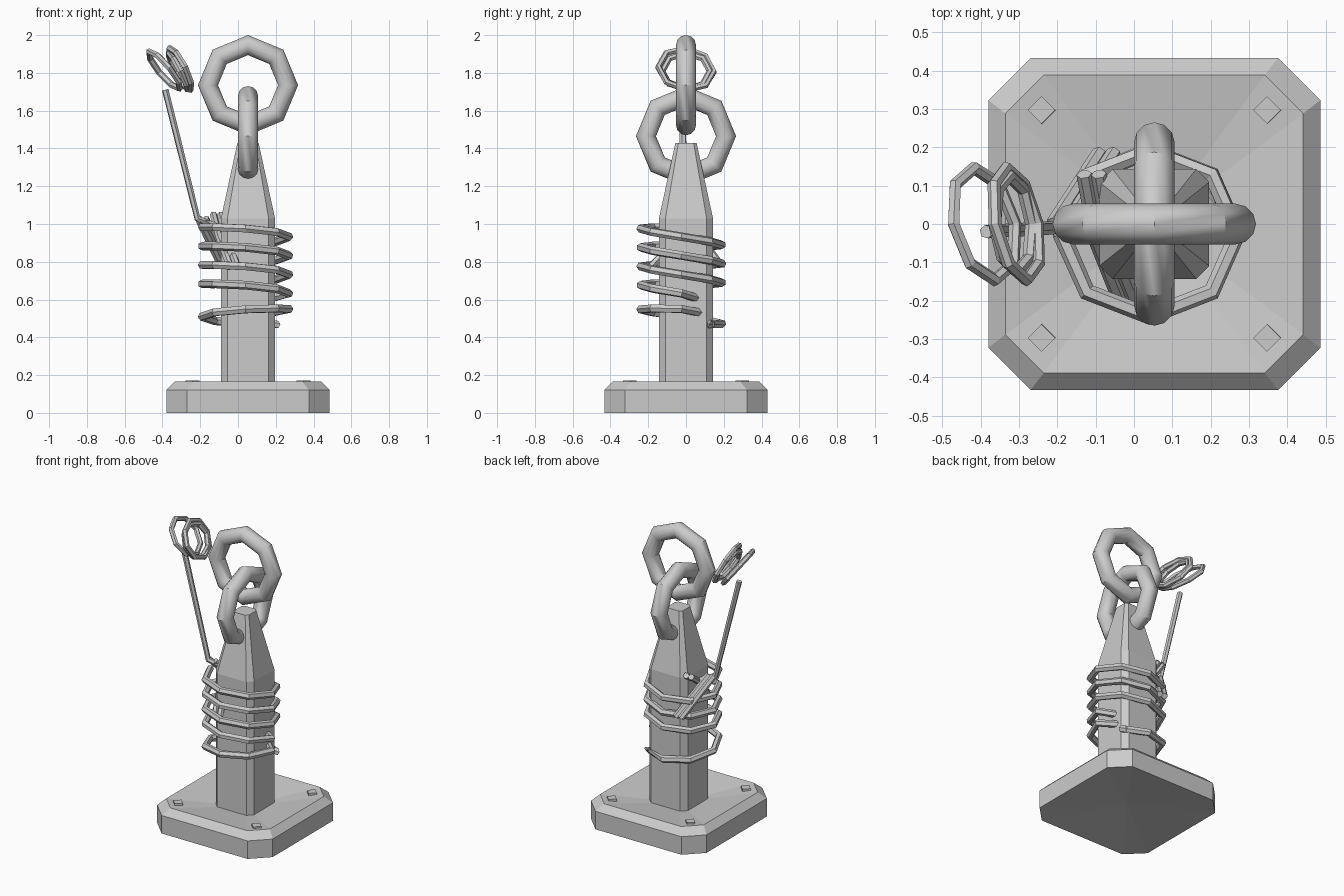
import bpy, bmesh
from math import sin, cos, pi, radians
from mathutils import Vector, Matrix

cube = bpy.data.objects.get("Cube")
if cube:
    bpy.data.objects.remove(cube, do_unlink=True)

CX = 0.053  # axis of the post and base

grey = bpy.data.materials.new("plain grey")
grey.use_nodes = True
GREY = (0.6, 0.6, 0.6, 1)
grey.diffuse_color = GREY
grey.node_tree.nodes["Principled BSDF"].inputs["Base Color"].default_value = GREY


def add_mesh(name, mesh):
    mesh.name = name
    mesh.materials.clear()
    mesh.materials.append(grey)
    ob = bpy.data.objects.new(name, mesh)
    bpy.context.collection.objects.link(ob)
    return ob


def loft(name, sections):
    """Stack of square sections with cut corners: (z, half width, cut)."""
    bm = bmesh.new()
    rings = []
    for z, h, c in sections:
        k = h - c
        outline = [(h, -k), (h, k), (k, h), (-k, h), (-h, k), (-h, -k), (-k, -h), (k, -h)]
        rings.append([bm.verts.new((CX + x, y, z)) for x, y in outline])
    for a, b in zip(rings, rings[1:]):
        for i in range(8):
            j = (i + 1) % 8
            bm.faces.new((a[i], a[j], b[j], b[i]))
    bm.faces.new(rings[0][::-1])
    bm.faces.new(rings[-1])
    mesh = bpy.data.meshes.new(name)
    bm.to_mesh(mesh)
    bm.free()
    return add_mesh(name, mesh)


def tube(name, points, radius, closed=False):
    """Straight-segment rope through the points."""
    cu = bpy.data.curves.new(name + "_path", "CURVE")
    cu.dimensions = "3D"
    cu.bevel_depth = radius
    cu.bevel_resolution = 1
    cu.use_fill_caps = True
    sp = cu.splines.new("POLY")
    sp.points.add(len(points) - 1)
    for p, co in zip(sp.points, points):
        p.co = (*co, 1)
    sp.use_cyclic_u = closed
    sp.use_smooth = False
    path = bpy.data.objects.new(name + "_path", cu)
    bpy.context.collection.objects.link(path)
    deps = bpy.context.evaluated_depsgraph_get()
    mesh = bpy.data.meshes.new_from_object(path.evaluated_get(deps))
    bpy.data.objects.remove(path, do_unlink=True)
    return add_mesh(name, mesh)


def link(name, z, turn):
    """Eight-sided chain link standing upright."""
    bpy.ops.mesh.primitive_torus_add(major_segments=8, minor_segments=12,
                                     major_radius=0.212, minor_radius=0.053)
    ob = bpy.context.object
    ob.name = name
    ob.data.transform(Matrix.Translation((CX, 0, z)) @ Matrix.Rotation(turn, 4, "Z")
                      @ Matrix.Rotation(pi / 2, 4, "X"))
    ob.data.materials.append(grey)
    bpy.ops.object.shade_smooth_by_angle(angle=radians(35))


# Base slab, dished above and below, and the post
loft("base", [(0.04, 0.002, 0.0005), (0, 0.4325, 0.11), (0.122, 0.4325, 0.11),
              (0.165, 0.388, 0.1), (0.105, 0.002, 0.0005)])
loft("post", [(0.09, 0.143, 0.034), (1.03, 0.143, 0.034), (1.43, 0.056, 0.016)])

# Bolt heads
for sx in (-1, 1):
    for sy in (-1, 1):
        bpy.ops.mesh.primitive_cone_add(vertices=4, radius1=0.037, radius2=0.036, depth=0.04,
                                        location=(CX + sx * 0.294, sy * 0.297, 0.151))
        bolt = bpy.context.object
        bolt.name = "bolt"
        bolt.data.materials.append(grey)

# Chain links
link("upper_link", 1.735, 0)
link("lower_link", 1.465, pi / 2)


# Rope wound around the post, sloping down toward the back
def wound(t, z):
    a = pi + t * 2 * pi
    return (0.04 + 0.23 * cos(a), -0.025 + 0.215 * sin(a), z - 0.018 * sin(a))


coil = [wound(i / 8, 0.983 - 0.1 * i / 8) for i in range(29)]
tube("rope_coil", coil + [(0.15, 0.08, 0.6)], 0.023)
loop = [wound(-i / 8, 0.51 - 0.01 * i) for i in range(-4, 4)]
tube("rope_bottom_loop", [(0.17, 0.08, 0.53)] + loop + [(0.18, 0.13, 0.47)], 0.023)

# Loose rope strands crossing the coil
for shift in (0, 0.038):
    tube("front_strand", [(-0.13 + shift, 0.13, 1.05), (-0.1 + shift, -0.04, 0.93),
                          (-0.04 + shift, -0.19, 0.77)], 0.02)
    tube("back_strand", [(-0.21 + shift, 0, 1.03), (-0.09 + shift, 0.185, 0.78)], 0.02)

# Raised rope end and its eye loops
tube("rope_end", [(-0.12, 0.02, 0.99), (-0.215, -0.01, 1.03), (-0.385, -0.02, 1.71)], 0.018)


def eye(name, centre, along, across):
    c, d, v = Vector(centre), Vector(along), Vector(across)
    tube(name, [c + d * cos(i * pi / 4) + v * sin(i * pi / 4) for i in range(8)], 0.017, True)


eye("outer_eye", (-0.39, 0, 1.815), (0.08, 0, -0.098), (-0.027, 0.146, -0.012))
eye("inner_eye", (-0.307, 0, 1.82), (0.055, 0, -0.11), (-0.027, 0.146, -0.012))
eye("inner_eye_second_turn", (-0.315, 0, 1.808), (0.048, 0, -0.095), (-0.01, 0.125, 0))
